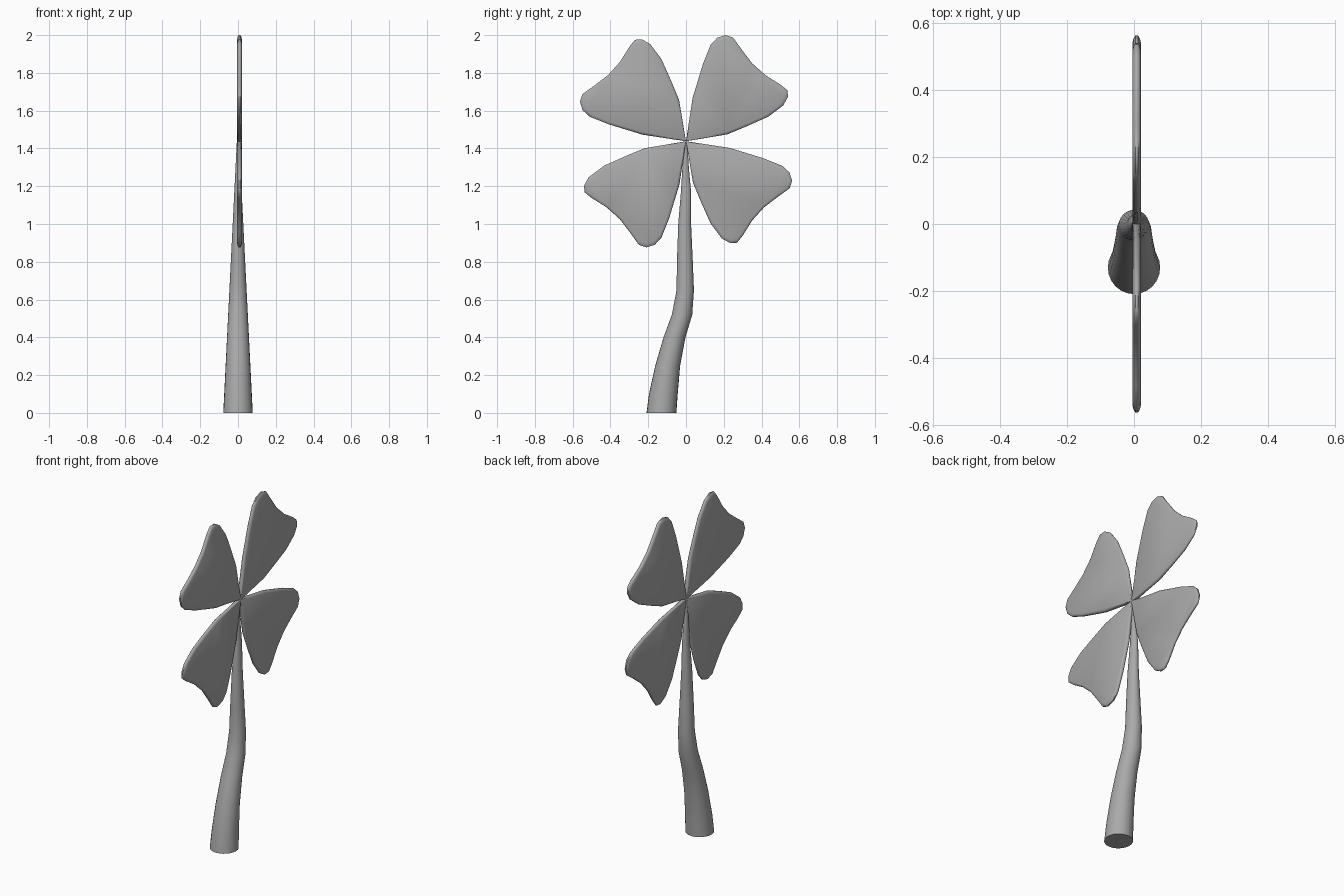
import bpy, bmesh, math
from mathutils import Matrix, Vector

cube = bpy.data.objects.get("Cube")
if cube:
    bpy.data.objects.remove(cube, do_unlink=True)

grey = bpy.data.materials.new("plain grey")
grey.use_nodes = True
COLOUR = (0.4, 0.4, 0.4, 1)
grey.diffuse_color = COLOUR
grey.node_tree.nodes["Principled BSDF"].inputs["Base Color"].default_value = COLOUR


def loft(name, rings, matrix=Matrix()):
    """Skin a list of closed rings and cap both ends."""
    bm = bmesh.new()
    loops = [[bm.verts.new(matrix @ Vector(p)) for p in ring] for ring in rings]
    n = len(loops[0])
    for a, b in zip(loops, loops[1:]):
        for i in range(n):
            j = (i + 1) % n
            bm.faces.new((a[i], a[j], b[j], b[i]))
    bm.faces.new(loops[0])
    bm.faces.new(loops[-1])
    bmesh.ops.recalc_face_normals(bm, faces=bm.faces)
    mesh = bpy.data.meshes.new(name)
    bm.to_mesh(mesh)
    bm.free()
    mesh.materials.append(grey)
    obj = bpy.data.objects.new(name, mesh)
    bpy.context.collection.objects.link(obj)
    bpy.ops.object.select_all(action='DESELECT')
    obj.select_set(True)
    bpy.context.view_layer.objects.active = obj
    bpy.ops.object.shade_smooth_by_angle(angle=math.radians(50))
    return obj


# Heart-shaped leaf outline in (y, z), its point at the origin
OUTLINE = [(0, 0), (.035, .23), (.09, .41), (.13, .51), (.165, .548), (.21, .562),
           (.25, .548), (.295, .485), (.35, .413), (.42, .35), (.5, .30),
           (.537, .27), (.54, .235), (.515, .19), (.435, .13), (.33, .083), (.22, .037)]
MIDDLE = Vector((.25, .27))
# Cross-section of the rounded rim: (offset along x, scale about the middle)
RIM = [(-.0125, .93), (-.009, .975), (-.004, 1), (.004, 1), (.009, .975), (.0125, .93)]


def leaf_ring(x, scale):
    pts = [MIDDLE + (Vector(p) - MIDDLE) * scale for p in OUTLINE]
    pts[0] = Vector(OUTLINE[0])      # keep the point sharp at the hub
    return [(x, p.x, p.y) for p in pts]


# Four leaves turned about the hub
hub = Matrix.Translation((.008, 0, 1.438))
for k, name in enumerate(["upper_back", "upper_front", "lower_front", "lower_back"]):
    turn = Matrix.Rotation(k * math.pi / 2, 4, 'X')
    loft(name + "_leaf", [leaf_ring(x, s) for x, s in RIM], hub @ turn)

# Curved tapering stem: (height, centre y, half depth)
STEM = [(0, -.13, .079), (.1, -.12, .076), (.25, -.097, .066), (.4, -.061, .058),
        (.52, -.021, .054), (.65, -.004, .046), (.8, -.006, .042), (1, -.007, .034),
        (1.18, 0, .026), (1.3, -.002, .017), (1.43, 0, .007)]
SIDES = 24
rings = []
for z, y, depth in STEM:
    width = .078 - .05 * z
    rings.append([(width * math.cos(a), y + depth * math.sin(a), z)
                  for a in (2 * math.pi * i / SIDES for i in range(SIDES))])
loft("stem", rings)
